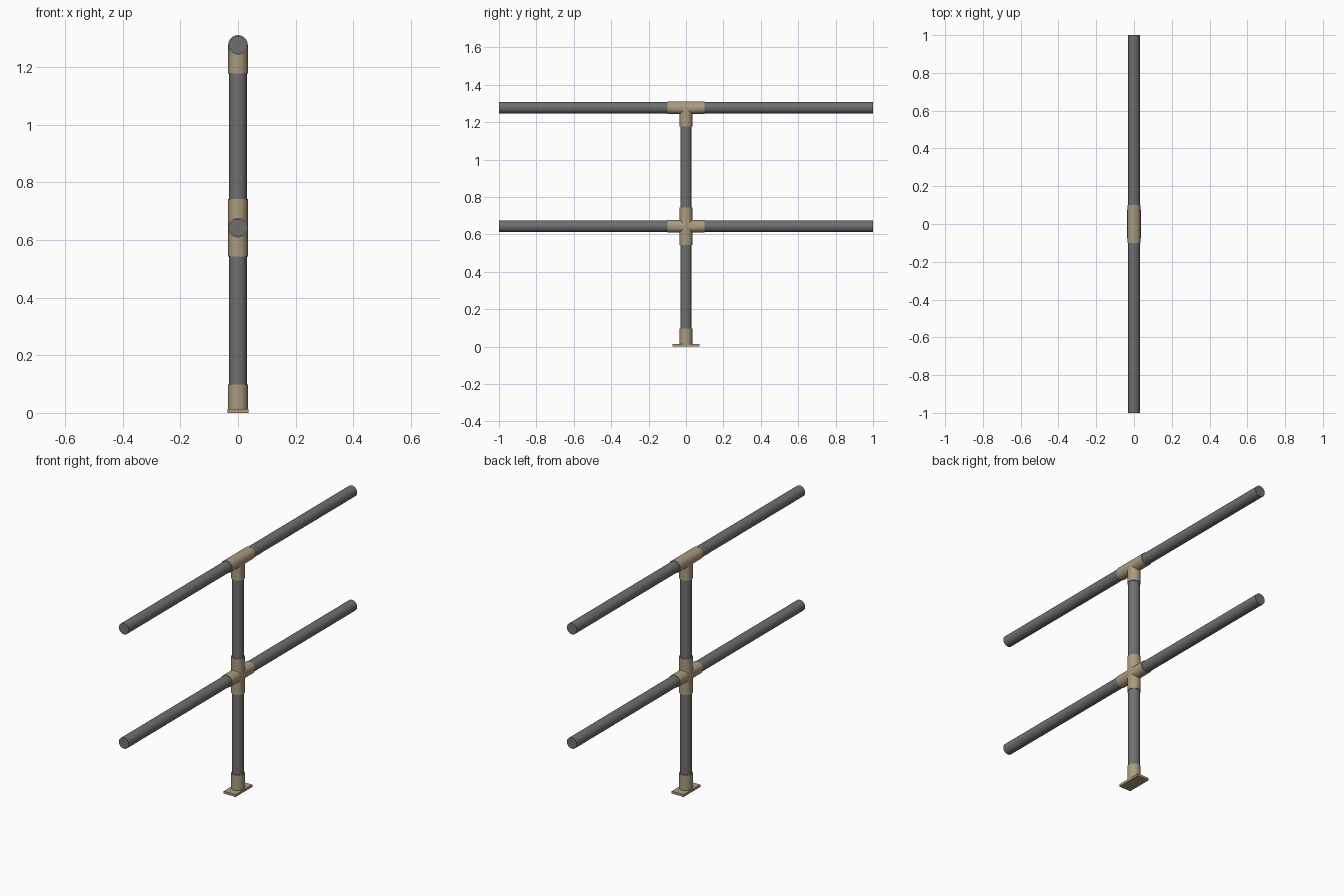
import bpy, math

if "Cube" in bpy.data.objects:
    bpy.data.objects.remove(bpy.data.objects["Cube"])

PIPE_R, FIT_R = 0.0305, 0.034
MID_Z, TOP_Z = 0.643, 1.277
SIDES = 48

def material(name, color):
    m = bpy.data.materials.new(name)
    m.diffuse_color = color
    m.use_nodes = True
    m.node_tree.nodes["Principled BSDF"].inputs["Base Color"].default_value = m.diffuse_color
    return m

STEEL = material("dark_steel", (0.16, 0.16, 0.16, 1))
BRASS = material("tan_fitting", (0.40, 0.33, 0.21, 1))

def finish(ob, name, mat):
    ob.name = name
    ob.data.materials.clear()
    ob.data.materials.append(mat)
    bpy.ops.object.select_all(action='DESELECT')
    ob.select_set(True)
    bpy.context.view_layer.objects.active = ob
    bpy.ops.object.shade_smooth_by_angle(angle=math.radians(30))
    return ob

def upright(r, z0, z1):
    bpy.ops.mesh.primitive_cylinder_add(vertices=SIDES, radius=r, depth=z1 - z0,
                                        location=(0, 0, (z0 + z1) / 2))
    return bpy.context.object

def along_y(r, y0, y1, z):
    bpy.ops.mesh.primitive_cylinder_add(vertices=SIDES, radius=r, depth=y1 - y0,
                                        location=(0, (y0 + y1) / 2, z),
                                        rotation=(math.pi / 2, 0, 0))
    return bpy.context.object

def fuse(a, b):
    mod = a.modifiers.new("union", 'BOOLEAN')
    mod.operation, mod.solver, mod.object = 'UNION', 'EXACT', b
    bpy.context.view_layer.objects.active = a
    bpy.ops.object.modifier_apply(modifier=mod.name)
    bpy.data.objects.remove(b)
    return a

# Posts: run between the fittings
finish(upright(PIPE_R, 0.08, MID_Z - 0.08), "lower_post", STEEL)
finish(upright(PIPE_R, MID_Z + 0.08, TOP_Z - 0.08), "upper_post", STEEL)

# Rails: one length each side of the middle and top fittings
for label, z in (("middle", MID_Z), ("top", TOP_Z)):
    finish(along_y(PIPE_R, -1, -0.08, z), label + "_rail_front", STEEL)
    finish(along_y(PIPE_R, 0.08, 1, z), label + "_rail_back", STEEL)

# Cross fitting at mid height, tee fitting at the top
cross = fuse(along_y(FIT_R, -0.1, 0.1, MID_Z), upright(FIT_R, MID_Z - 0.1, MID_Z + 0.1))
finish(cross, "cross_fitting", BRASS)
tee = fuse(along_y(FIT_R, -0.1, 0.1, TOP_Z), upright(FIT_R, TOP_Z - 0.1, TOP_Z))
finish(tee, "tee_fitting", BRASS)

# Floor flange: flat plate with a socket
bpy.ops.mesh.primitive_cube_add(size=1, location=(0, 0, 0.0065))
plate = bpy.context.object
plate.scale = (0.073, 0.146, 0.013)
bpy.ops.object.transform_apply(location=False, rotation=False, scale=True)
finish(fuse(plate, upright(FIT_R, 0.005, 0.098)), "base_flange", BRASS)
